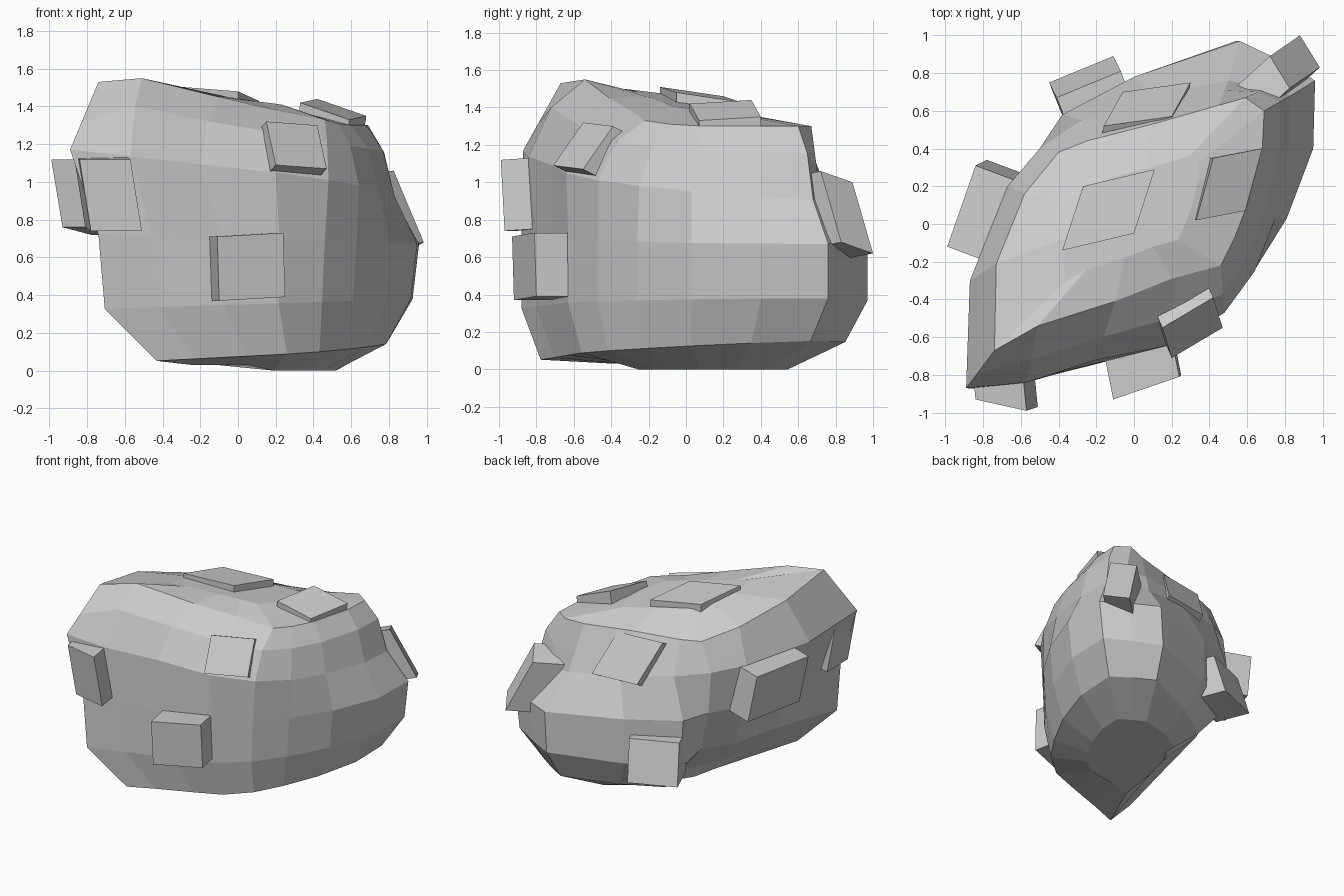
import bpy, bmesh
from mathutils import Vector

if "Cube" in bpy.data.objects:
    bpy.data.objects.remove(bpy.data.objects["Cube"])

# Plan outlines of the boulder, counter-clockwise from the front left corner
MID = [(-.74, -.88), (-.45, -.8), (-.08, -.71), (.22, -.63), (.46, -.47), (.63, -.26),
       (.81, .03), (.95, .4), (.96, .76), (.77, .87), (.56, .97), (0, .78),
       (-.38, .58), (-.5, .42), (-.65, .2), (-.75, -.2)]
UPPER = [(-.89, -.87), (-.57, -.84), (-.2, -.72), (.2, -.64), (.48, -.47), (.64, -.25),
         (.75, .03), (.83, .4), (.83, .68), (.7, .72), (.5, .76), (.1, .68),
         (-.28, .55), (-.5, .4), (-.67, .2), (-.87, -.3)]
TOP = [(-.74, -.67), (-.51, -.54), (-.1, -.41), (.2, -.29), (.46, -.22), (.53, -.08),
       (.6, .1), (.68, .4), (.69, .6), (.59, .67), (.45, .63), (.1, .53),
       (-.25, .44), (-.4, .38), (-.58, .16), (-.73, -.21)]
RIM_Z = [1.53, 1.55, 1.45, 1.38, 1.33, 1.31, 1.3, 1.3, 1.3, 1.3, 1.28, 1.28,
         1.27, 1.27, 1.35, 1.46]


def scaled(outline, cx, cy, sx, sy, height):
    return [Vector((cx + (x - cx) * sx, cy + (y - cy) * sy, height(x, y))) for x, y in outline]


def finish(bm, name):
    bmesh.ops.recalc_face_normals(bm, faces=bm.faces)
    mesh = bpy.data.meshes.new(name)
    bm.to_mesh(mesh)
    bm.free()
    bpy.context.collection.objects.link(bpy.data.objects.new(name, mesh))


# Boulder body: faceted loft through stacked rings
upper = scaled(UPPER, 0, 0, 1, 1, lambda x, y: 1.03 - .1 * x - .06 * y)
top = [Vector((x, y, z)) for (x, y), z in zip(TOP, RIM_Z)]
shoulder = []
for i, (a, b) in enumerate(zip(upper, top)):
    p = a.lerp(b, .4)
    if 0 < i < 9:  # rounded on the front and right, flat on the back left
        p.z = a.z + (b.z - a.z) * .64
    shoulder.append(p)
rings = [
    scaled(MID, .16, .12, .45, .5, lambda x, y: .03 - .03 * (x > .2)),
    scaled(MID, .36, -.02, .72, .88, lambda x, y: .10 + .03 * x + .03 * y),
    scaled(MID, .1, -.05, .96, 1, lambda x, y: .35 + .03 * x),
    scaled(MID, 0, 0, 1, 1, lambda x, y: .70 - .03 * x),
    upper, shoulder, top,
    scaled(TOP, 0, .05, .5, .5, lambda x, y: 1.42 - .05 * x - .06 * y),
]
# Undercut on the lower left side
for ring, amount in zip(rings, (.3, 1, 1, .25)):
    for i in (13, 14, 15):
        ring[i] += amount * Vector((.12, -.1, .05))
bm = bmesh.new()
loops = [[bm.verts.new(p) for p in ring] for ring in rings]
n = len(MID)
for a, b in zip(loops, loops[1:]):
    for i in range(n):
        j = (i + 1) % n
        bm.faces.new((a[i], a[j], b[j], b[i]))
bm.faces.new(loops[0][::-1])
bm.faces.new(loops[-1])
finish(bm, "boulder_body")


# Slab: outer corner, two edge directions and the inward depth
def slab(name, corner, u, v, depth):
    p, u, v, d = map(Vector, (corner, u, v, depth))
    bm = bmesh.new()
    outer = bm.faces.new([bm.verts.new(q) for q in (p, p + u, p + u + v, p + v)])
    ext = bmesh.ops.extrude_face_region(bm, geom=[outer], use_keep_orig=True)
    moved = [g for g in ext["geom"] if isinstance(g, bmesh.types.BMVert)]
    bmesh.ops.translate(bm, verts=moved, vec=d)
    finish(bm, name)


# Stone slabs jutting out of the body
slab("slab_front_left", (-.78, -.91, .74), (.27, -.06, 0), (-.06, -.02, .38), (-.03, .3, .02))
slab("slab_front_low", (-.1, -.92, .37), (.35, .12, .02), (-.01, -.01, .34), (-.05, .25, 0))
slab("slab_front_high", (.2, -.71, 1.09), (.27, .16, -.02), (-.05, .16, .23), (-.06, .14, -.07))
slab("slab_top_front", (-.38, -.14, 1.51), (.38, .09, -.03), (.11, .34, -.05), (0, 0, -.14))
slab("slab_top_right", (.33, .02, 1.42), (.26, .05, -.09), (.09, .33, .02), (-.02, 0, -.15))
slab("slab_top_back", (-.16, .52, 1.25), (.36, .05, .01), (.1, .18, -.29), (-.03, -.15, -.08))
slab("slab_left", (-.93, -.09, .76), (.15, .43, -.04), (-.06, -.03, .36), (.24, -.09, 0))
slab("slab_back_left", (-.45, .75, .27), (.34, .14, 0), (.04, -.08, .31), (.1, -.25, 0))
slab("slab_back_right", (.88, 1, .62), (.105, -.17, .06), (-.16, -.11, .38), (-.22, -.2, -.04))
